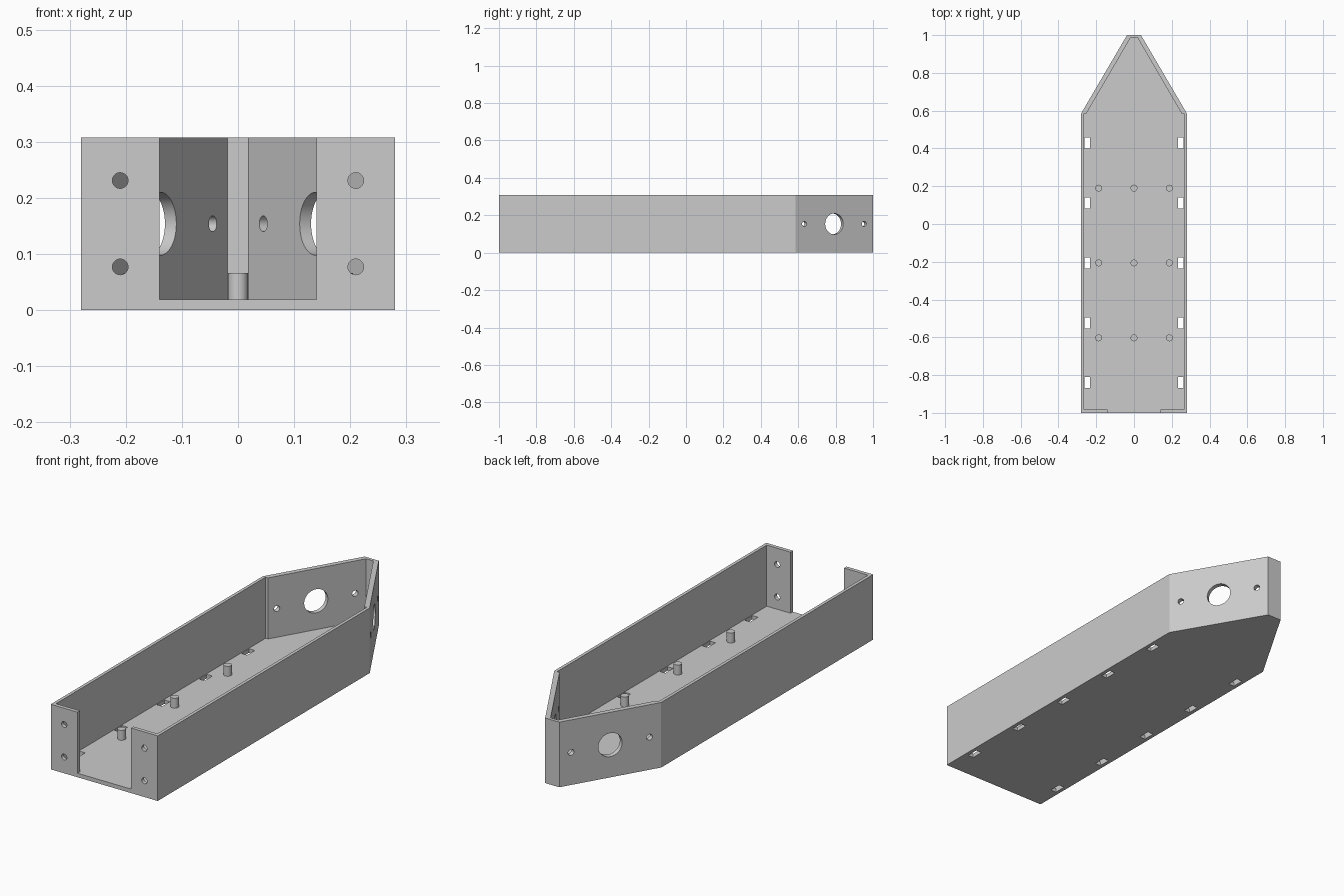
import bpy, bmesh
from math import pi
from mathutils import Matrix, Vector

cube = bpy.data.objects.get("Cube")
if cube:
    bpy.data.objects.remove(cube, do_unlink=True)

HEIGHT, FLOOR = 0.308, 0.019

grey = bpy.data.materials.new("plain grey")
grey.use_nodes = True
grey.diffuse_color = (0.6, 0.6, 0.6, 1)
grey.node_tree.nodes["Principled BSDF"].inputs["Base Color"].default_value = (0.6, 0.6, 0.6, 1)


def make_object(name, bm):
    bmesh.ops.recalc_face_normals(bm, faces=bm.faces)
    mesh = bpy.data.meshes.new(name)
    bm.to_mesh(mesh)
    bm.free()
    mesh.materials.append(grey)
    obj = bpy.data.objects.new(name, mesh)
    bpy.context.collection.objects.link(obj)
    return obj


def prism(name, half, z0, z1):
    """Extrude a plan given by its +x half, mirrored across x = 0."""
    bm = bmesh.new()
    plan = half + [(-x, y) for x, y in reversed(half)]
    face = bm.faces.new([bm.verts.new((x, y, z0)) for x, y in plan])
    top = bmesh.ops.extrude_face_region(bm, geom=[face])["geom"]
    verts = [v for v in top if isinstance(v, bmesh.types.BMVert)]
    bmesh.ops.translate(bm, verts=verts, vec=(0, 0, z1 - z0))
    return make_object(name, bm)


def cylinder(bm, centre, axis, radius, depth, sides=32):
    turn = Vector(axis).to_track_quat("Z", "Y").to_matrix().to_4x4()
    bmesh.ops.create_cone(bm, cap_ends=True, segments=sides, radius1=radius, radius2=radius,
                          depth=depth, matrix=Matrix.Translation(centre) @ turn)


def smooth(obj):
    bpy.ops.object.select_all(action="DESELECT")
    obj.select_set(True)
    bpy.context.view_layer.objects.active = obj
    bpy.ops.object.shade_smooth_by_angle(angle=pi / 6)


# Outer block with pointed nose, and the cavity with its front opening
corner, tip = Vector((0.28, 0.585, 0)), Vector((0.037, 1, 0))
tray = prism("tray_shell", [(0.28, -1), corner[:2], tip[:2]], 0, HEIGHT)
cavity = prism("cavity_cutter", [(0.14, -1.1), (0.14, -0.982), (0.265, -0.982),
                                 (0.265, 0.585), (0.252, 0.585), (0.019, 0.985)], FLOOR, 0.5)

# Holes through the nose walls, front flanges and floor
bm = bmesh.new()
middle = (corner + tip) / 2 + Vector((0, 0, 0.154))
along = (tip - corner).normalized()
for side in (-1, 1):
    flip = Vector((side, 1, 1))
    normal = Vector((side * along.y, -along.x, 0))
    for offset, radius in ((-0.185, 0.014), (0, 0.056), (0.185, 0.014)):
        cylinder(bm, (middle + along * offset) * flip, normal, radius, 0.08, 48)
    for z in (0.077, 0.231):
        cylinder(bm, (side * 0.21, -1, z), (0, 1, 0), 0.014, 0.1)
    for i in range(5):
        place = Matrix.Translation((side * 0.247, 0.428 - 0.317 * i, 0))
        bmesh.ops.create_cube(bm, size=1, matrix=place @ Matrix.Diagonal((0.03, 0.058, 0.1, 1)))
holes = make_object("hole_cutter", bm)

# Cut the shell, then discard the cutters
for cutter in (cavity, holes):
    mod = tray.modifiers.new(cutter.name, "BOOLEAN")
    mod.operation, mod.solver, mod.object = "DIFFERENCE", "EXACT", cutter
bpy.context.view_layer.update()
cut_mesh = bpy.data.meshes.new_from_object(tray.evaluated_get(bpy.context.evaluated_depsgraph_get()))
tray.modifiers.clear()
tray.data = cut_mesh
for cutter in (cavity, holes):
    bpy.data.objects.remove(cutter, do_unlink=True)
smooth(tray)

# Standoff pegs on the floor
bm = bmesh.new()
base, top = FLOOR - 0.004, 0.066
for x in (-0.187, 0, 0.187):
    for y in (0.19, -0.206, -0.603):
        cylinder(bm, (x, y, (base + top) / 2), (0, 0, 1), 0.018, top - base)
smooth(make_object("floor_pegs", bm))
